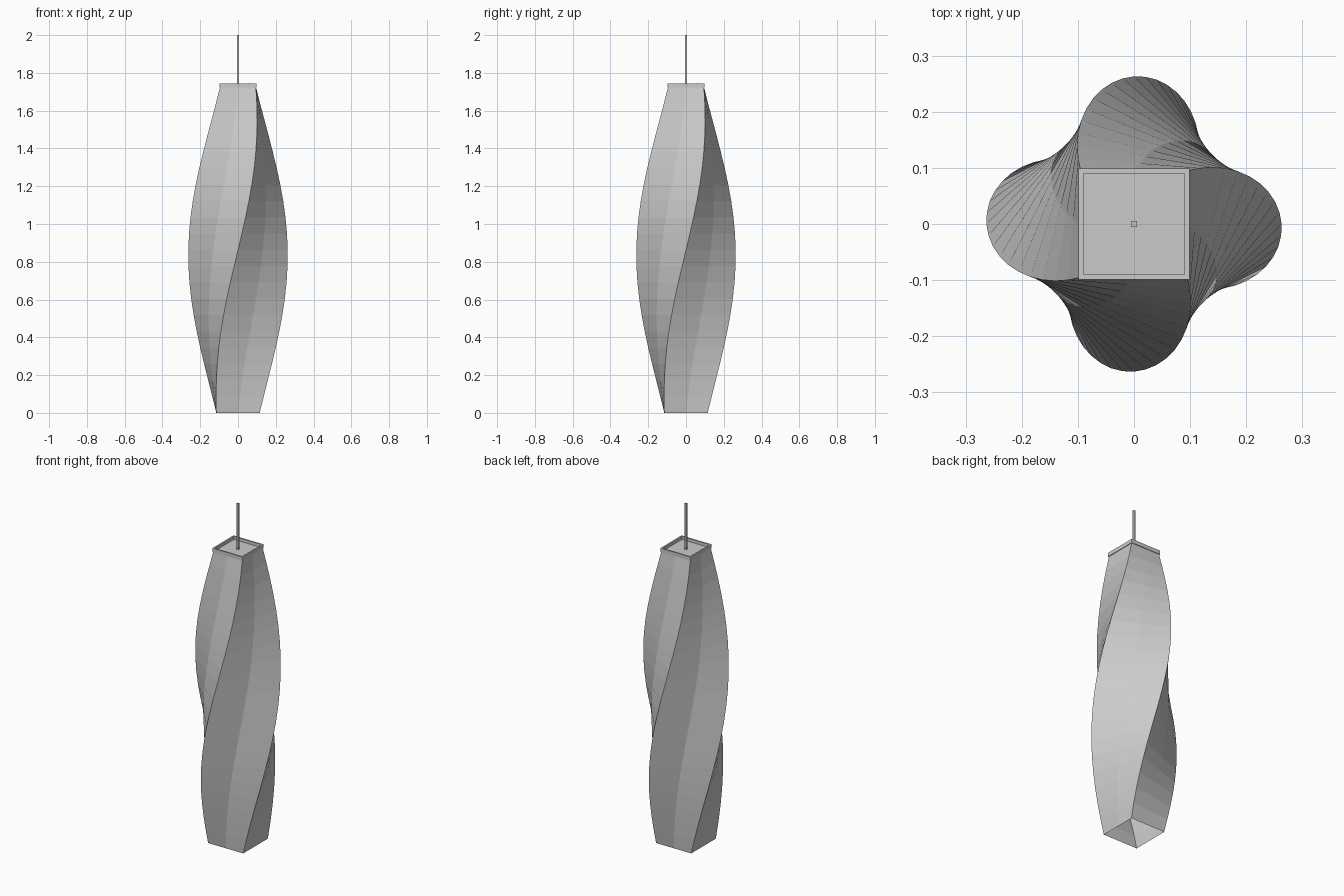
import bpy, bmesh, math

if "Cube" in bpy.data.objects:
    bpy.data.objects.remove(bpy.data.objects["Cube"])

LEVELS, COLS, TOP = 20, 2, 1.725


def finish(bm, name):
    bmesh.ops.recalc_face_normals(bm, faces=bm.faces)
    me = bpy.data.meshes.new(name)
    bm.to_mesh(me)
    bm.free()
    ob = bpy.data.objects.new(name, me)
    bpy.context.collection.objects.link(ob)
    return ob


def square_ring(bm, half, z, turn=0.0, cols=1):
    ring = []
    corners = [(-half, -half), (half, -half), (half, half), (-half, half)]
    c, s = math.cos(turn), math.sin(turn)
    for i in range(4):
        a, b = corners[i], corners[(i + 1) % 4]
        for k in range(cols):
            x = a[0] + (b[0] - a[0]) * k / cols
            y = a[1] + (b[1] - a[1]) * k / cols
            ring.append(bm.verts.new((x * c - y * s, x * s + y * c, z)))
    return ring


def bridge(bm, r0, r1):
    n = len(r0)
    for i in range(n):
        j = (i + 1) % n
        bm.faces.new((r0[i], r0[j], r1[j], r1[i]))


# Twisted, bulging square shade, open underneath
bm = bmesh.new()
prev = None
for i in range(LEVELS + 1):
    t = i / LEVELS
    half = 0.115 + (0.095 - 0.115) * t + 0.081 * math.sin(math.pi * t)
    ring = square_ring(bm, half, TOP * t, math.pi / 2 * t, COLS)
    if prev:
        bridge(bm, prev, ring)
    prev = ring
finish(bm, "twisted_shade")

# Shallow square tray on top with a raised rim
bm = bmesh.new()
rings = [square_ring(bm, h, z) for h, z in
         ((0.099, 1.722), (0.099, 1.745), (0.090, 1.745), (0.090, 1.727))]
for a, b in zip(rings, rings[1:]):
    bridge(bm, a, b)
bm.faces.new(rings[0])
bm.faces.new(rings[-1])
finish(bm, "top_tray")

# Thin square hanging rod
bm = bmesh.new()
low, high = square_ring(bm, 0.005, 1.727), square_ring(bm, 0.005, 2.0)
bridge(bm, low, high)
bm.faces.new(low)
bm.faces.new(high)
finish(bm, "hanging_rod")
